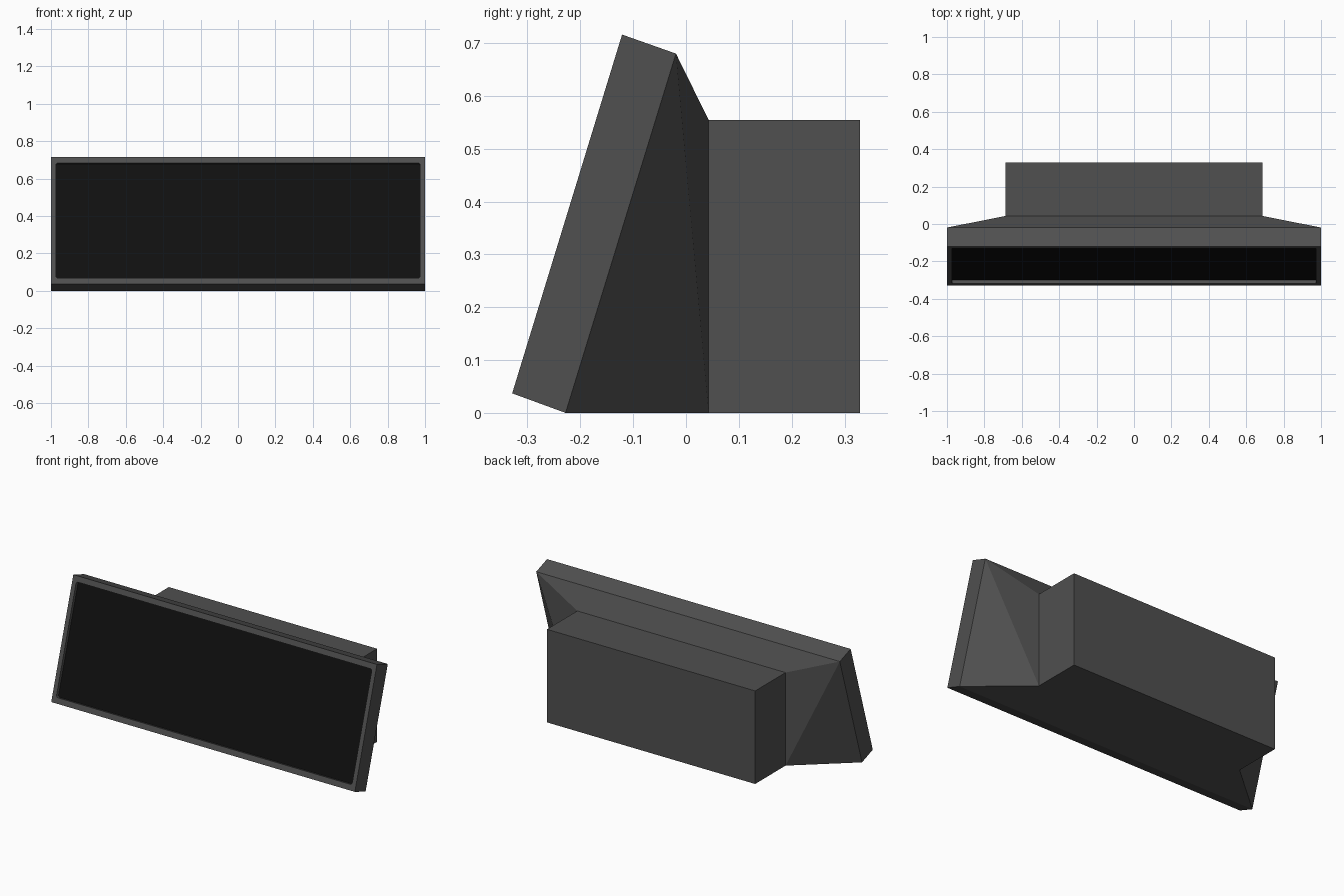
import bpy, bmesh, math
from mathutils import Vector

if "Cube" in bpy.data.objects:
    bpy.data.objects.remove(bpy.data.objects["Cube"])


def material(name, value):
    m = bpy.data.materials.new(name)
    m.diffuse_color = (value, value, value, 1)
    m.use_nodes = True
    m.node_tree.nodes["Principled BSDF"].inputs["Base Color"].default_value = m.diffuse_color
    return m


casing_grey = material("casing grey", 0.08)
screen_black = material("screen black", 0.005)


def finish(bm, name, mat):
    bmesh.ops.recalc_face_normals(bm, faces=bm.faces)
    me = bpy.data.meshes.new(name)
    bm.to_mesh(me)
    bm.free()
    me.materials.append(mat)
    ob = bpy.data.objects.new(name, me)
    bpy.context.collection.objects.link(ob)
    return ob


def rect(half_w, bottom, top):
    """Four corners, anticlockwise seen from the front; bottom/top are (y, z)."""
    return [Vector((sx * half_w, *yz)) for sx, yz in
            ((-1, bottom), (1, bottom), (1, top), (-1, top))]


# Leaning front plane
LOW, HIGH = Vector((0, -0.329, 0.037)), Vector((0, -0.121, 0.716))
UP = (HIGH - LOW).normalized()
INTO = Vector((0, UP.z, -UP.y))
HEIGHT = (HIGH - LOW).length
SIDE, EDGE, RADIUS, DEPTH, STEPS = 0.026, 0.033, 0.012, 0.02, 4


def screen_outline(depth):
    """Rounded rectangle on the front plane, grouped by corner."""
    w = 1 - SIDE - RADIUS
    lo, hi = EDGE + RADIUS, HEIGHT - EDGE - RADIUS
    corners = []
    for i, (cx, cv) in enumerate(((-w, lo), (w, lo), (w, hi), (-w, hi))):
        group = []
        for j in range(STEPS + 1):
            a = math.pi + (i + j / STEPS) * math.pi / 2
            x, v = cx + RADIUS * math.cos(a), cv + RADIUS * math.sin(a)
            group.append(LOW + Vector((x, 0, 0)) + UP * v + INTO * depth)
        corners.append(group)
    return corners


# Casing: leaning slab, tapered neck and rear box lofted as one solid
bm = bmesh.new()
sections = [rect(1, LOW.yz, HIGH.yz),
            rect(1, (-0.228, 0), (-0.019, 0.68)),
            rect(0.686, (0.043, 0), (0.043, 0.554)),
            rect(0.686, (0.329, 0), (0.329, 0.554))]
loops = [[bm.verts.new(p) for p in s] for s in sections]
for n, (a, b) in enumerate(zip(loops, loops[1:])):
    for i in range(4):
        j = (i + 1) % 4
        if n == 1 and i in (1, 3):
            # twisted neck sides fold from slab top to box bottom
            t, u = (2, 1) if i == 1 else (3, 0)
            bm.faces.new((a[u], a[t], b[u]))
            bm.faces.new((a[t], b[t], b[u]))
        else:
            bm.faces.new((a[i], a[j], b[j], b[i]))
bm.faces.new(loops[-1])

# Front bezel around the rounded opening, and the recess walls
lip = [[bm.verts.new(p) for p in g] for g in screen_outline(0)]
for i in range(4):
    j = (i + 1) % 4
    for p, q in zip(lip[i], lip[i][1:]):
        bm.faces.new((loops[0][i], p, q))
    bm.faces.new((loops[0][i], lip[i][-1], lip[j][0], loops[0][j]))
rim = [v for g in lip for v in g]
floor = [bm.verts.new(v.co + INTO * DEPTH) for v in rim]
for i in range(len(rim)):
    j = (i + 1) % len(rim)
    bm.faces.new((rim[i], rim[j], floor[j], floor[i]))
finish(bm, "casing", casing_grey)

# Screen at the bottom of the recess
bm = bmesh.new()
face = bm.faces.new([bm.verts.new(p) for g in screen_outline(DEPTH) for p in g])
face.normal_update()
if face.normal.y > 0:
    face.normal_flip()
me = bpy.data.meshes.new("screen")
bm.to_mesh(me)
bm.free()
me.materials.append(screen_black)
bpy.context.collection.objects.link(bpy.data.objects.new("screen", me))
